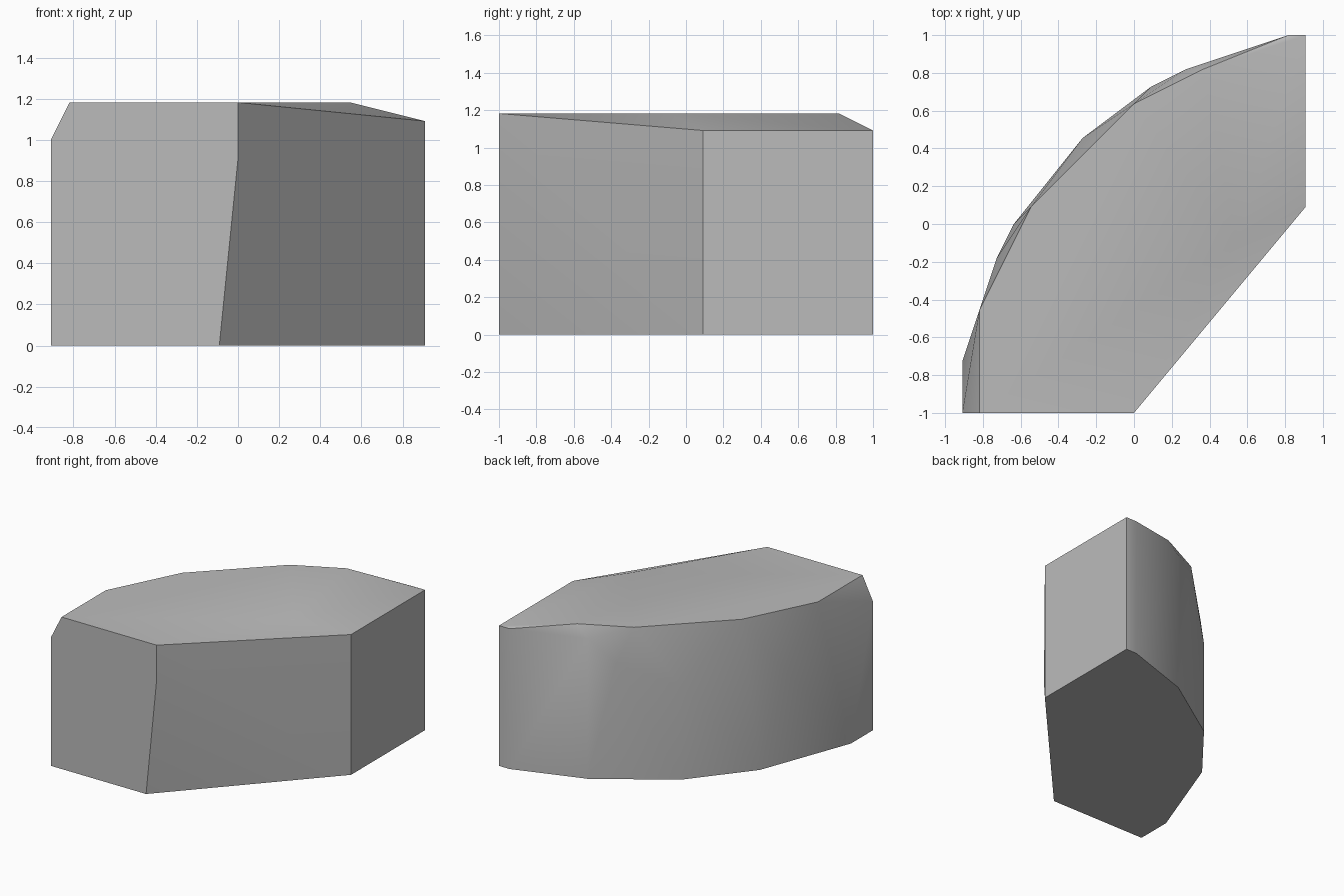
import bpy
import bmesh
import math

# Remove the default object
default_cube = bpy.data.objects.get("Cube")
if default_cube:
    bpy.data.objects.remove(default_cube, do_unlink=True)

# All corners lie on a grid of this step
STEP = 1 / 11


def make_material(name, colour):
    material = bpy.data.materials.new(name)
    material.use_nodes = True
    material.diffuse_color = colour
    shader = next(n for n in material.node_tree.nodes if n.type == "BSDF_PRINCIPLED")
    shader.inputs["Base Color"].default_value = colour
    return material


def at_height(outline, height):
    return [(x, y, height) for x, y in outline]


# Base outline: curved back, flat front, diagonal front left face
base_outline = [(10, 11), (9, 11), (3, 9), (-3, 5), (-7, 0),
                (-10, -8), (-10, -11), (-1, -11), (10, 1)]

# Flat top outline
top_outline = [(4, 9), (0, 7), (-6, 1), (-9, -5), (-9, -11), (0, -11), (6, -1)]

# Shoulder corners where the top slopes down
shoulder_outline = [(10, 11), (9, 11), (3, 9), (10, 1)]

# Corners part way up the curved back and the front
wall_corners = [(-3, 5, 8), (-8, -2, 8), (1, 8, 10), (-10, -11, 11), (0, -11, 10)]

corners = (at_height(base_outline, 0) + at_height(top_outline, 13)
           + at_height(shoulder_outline, 12) + wall_corners)

# Block: the convex solid spanned by the corners
bm = bmesh.new()
for x, y, z in corners:
    bm.verts.new((x * STEP, y * STEP, z * STEP))
hull = bmesh.ops.convex_hull(bm, input=bm.verts[:])
unused = {v for v in hull["geom_interior"] + hull["geom_unused"]
          if isinstance(v, bmesh.types.BMVert)}
bmesh.ops.delete(bm, geom=list(unused), context="VERTS")
bmesh.ops.dissolve_limit(bm, angle_limit=math.radians(0.5),
                         verts=bm.verts[:], edges=bm.edges[:])
bmesh.ops.recalc_face_normals(bm, faces=bm.faces[:])

mesh = bpy.data.meshes.new("stone_block")
bm.to_mesh(mesh)
bm.free()
mesh.materials.append(make_material("plain grey", (0.5, 0.5, 0.5, 1)))

block = bpy.data.objects.new("stone_block", mesh)
bpy.context.collection.objects.link(block)

# Soft curved back, crisp corners
bpy.ops.object.select_all(action="DESELECT")
block.select_set(True)
bpy.context.view_layer.objects.active = block
bpy.ops.object.shade_smooth_by_angle(angle=math.radians(30))
